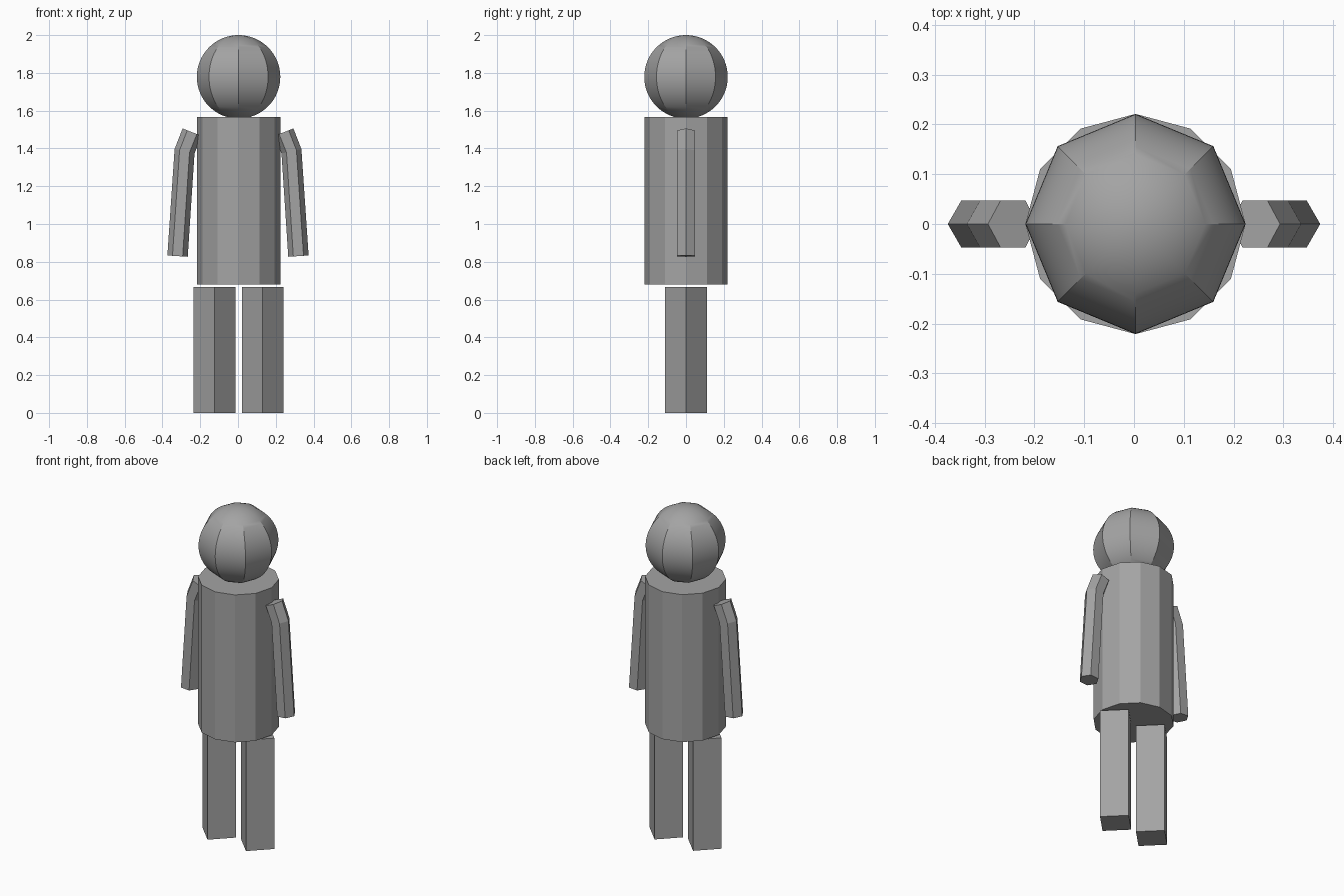
import bpy
import bmesh
from math import radians, pi
from mathutils import Matrix, Vector

cube = bpy.data.objects.get("Cube")
if cube:
    bpy.data.objects.remove(cube, do_unlink=True)

grey = bpy.data.materials.new("plain grey")
grey.use_nodes = True
grey.diffuse_color = (0.37, 0.37, 0.37, 1)
grey.node_tree.nodes["Principled BSDF"].inputs["Base Color"].default_value = grey.diffuse_color

CENTRE_X = 0.003


def finish(obj, name):
    obj.name = obj.data.name = name
    obj.data.materials.append(grey)
    return obj


def prism(name, sides, radius, x, bottom, top):
    """Upright prism with corners on the x and y axes."""
    bpy.ops.mesh.primitive_cylinder_add(
        vertices=sides, radius=radius, depth=top - bottom,
        location=(x, 0, (top + bottom) / 2))
    return finish(bpy.context.object, name)


def arm(name, side):
    """Six-sided tube along a bent path, with mitred elbow and closed ends."""
    path = [Vector((side * x, 0, z)) for x, z in
            ((0.243, 1.486), (0.283, 1.385), (0.320, 0.830))]
    upper = (path[1] - path[0]).normalized()
    lower = (path[2] - path[1]).normalized()
    bm = bmesh.new()
    rings = []
    for point, along in zip(path, (upper, (upper + lower).normalized(), lower)):
        across = Vector((0, 1, 0)).cross(along)
        ring = []
        for i in range(6):
            turn = Matrix.Rotation(i * pi / 3, 3, along)
            ring.append(bm.verts.new(point + turn @ across * 0.054))
        rings.append(ring)
    for a, b in zip(rings, rings[1:]):
        for i in range(6):
            j = (i + 1) % 6
            bm.faces.new((a[i], a[j], b[j], b[i]))
    bm.faces.new(rings[0])
    bm.faces.new(rings[-1])
    bmesh.ops.recalc_face_normals(bm, faces=bm.faces)
    mesh = bpy.data.meshes.new(name)
    bm.to_mesh(mesh)
    bm.free()
    obj = bpy.data.objects.new(name, mesh)
    bpy.context.collection.objects.link(obj)
    return finish(obj, name)


# Head: eight broad segments, finely rounded from top to bottom
bpy.ops.mesh.primitive_uv_sphere_add(
    segments=8, ring_count=32, radius=0.221, location=(CENTRE_X, 0, 1.779))
finish(bpy.context.object, "head")
bpy.ops.object.shade_smooth_by_angle(angle=radians(30))

# Torso
prism("torso", 12, 0.221, CENTRE_X, 0.68, 1.567)

# Legs and arms
for label, side in (("left", 1), ("right", -1)):
    prism(label + "_leg", 4, 0.111, CENTRE_X + side * 0.128, 0, 0.667)
    arm(label + "_arm", side)
